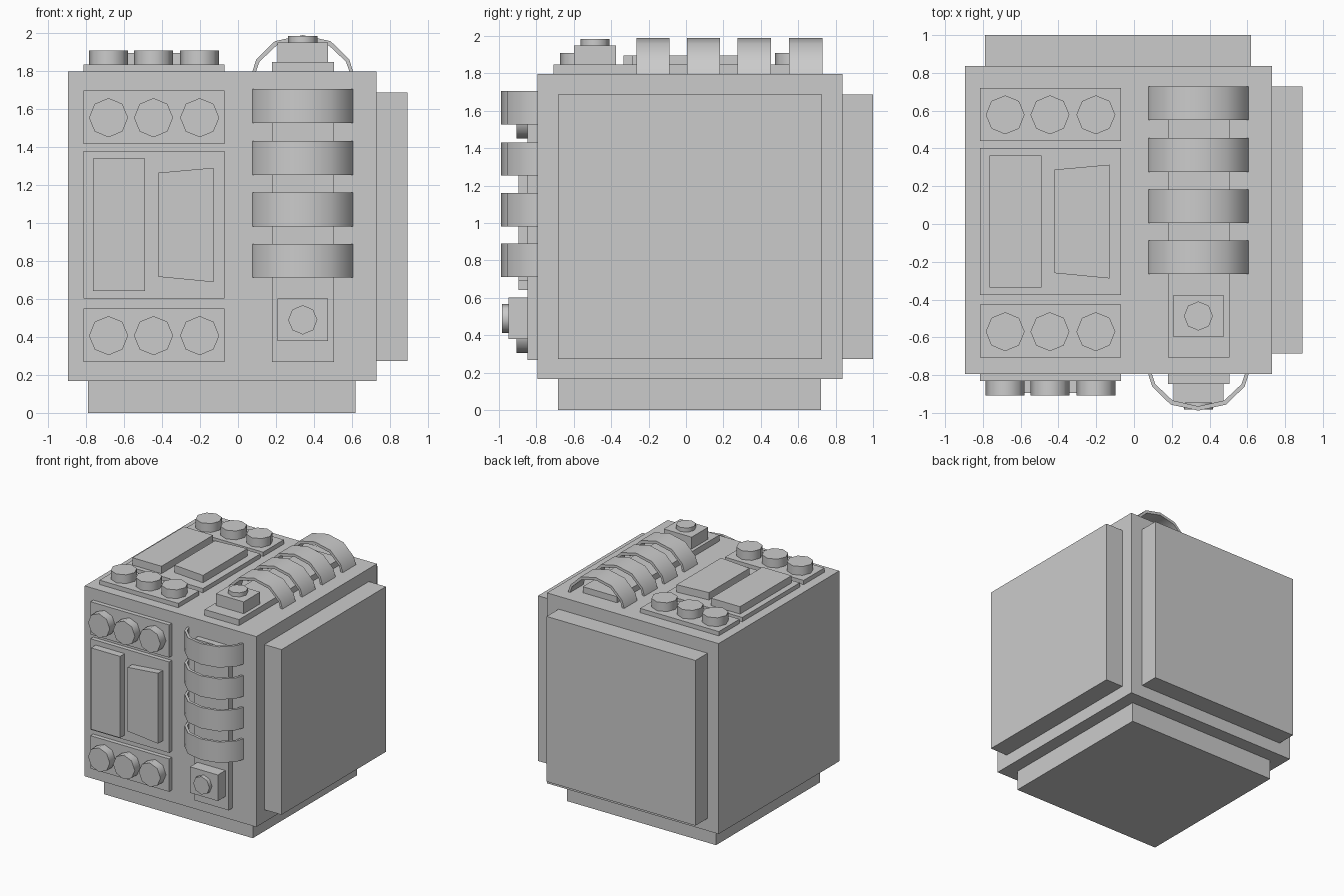
import bpy, bmesh, math
from mathutils import Matrix, Vector

if "Cube" in bpy.data.objects:
    bpy.data.objects.remove(bpy.data.objects["Cube"])


def prism(name, pts, lo, hi, matrix, smooth=False):
    """Extrude a flat outline from lo to hi along local z, then place it."""
    bm = bmesh.new()
    face = bm.faces.new([bm.verts.new((x, y, lo)) for x, y in pts])
    ext = bmesh.ops.extrude_face_region(bm, geom=[face], use_keep_orig=True)
    top = [e for e in ext["geom"] if isinstance(e, bmesh.types.BMVert)]
    bmesh.ops.translate(bm, verts=top, vec=(0, 0, hi - lo))
    bmesh.ops.transform(bm, matrix=matrix, verts=bm.verts)
    bmesh.ops.recalc_face_normals(bm, faces=bm.faces)
    mesh = bpy.data.meshes.new(name)
    bm.to_mesh(mesh)
    bm.free()
    ob = bpy.data.objects.new(name, mesh)
    bpy.context.collection.objects.link(ob)
    if smooth:
        bpy.ops.object.select_all(action='DESELECT')
        ob.select_set(True)
        bpy.context.view_layer.objects.active = ob
        bpy.ops.object.shade_smooth_by_angle(angle=math.radians(50))
    return ob


def rect(x0, x1, y0, y1):
    return [(x0, y0), (x1, y0), (x1, y1), (x0, y1)]


def octagon(cx, cy, r):
    return [(cx + r * math.cos(i * math.pi / 4), cy + r * math.sin(i * math.pi / 4)) for i in range(8)]


I = Matrix.Identity(4)
TURN = Matrix.Rotation(math.pi / 2, 4, 'X')      # (x, y, z) -> (x, -z, y)

# Cube body and the plain plates on the bottom, right and back
prism("body", rect(-0.895, 0.73, -0.795, 0.837), 0.167, 1.797, I)
prism("bottom_plate", rect(-0.79, 0.62, -0.685, 0.722), 0, 0.167, I)
prism("right_plate", rect(0.73, 0.892, -0.685, 0.727), 0.273, 1.687, I)
prism("back_plate", rect(-0.79, 0.62, 0.837, 1.0), 0.273, 1.687, I)

# Half hoop outline: outer points mirrored about its centre, then the inner ones
outer = [(0.267, -0.005), (0.245, 0.065), (0.147, 0.161), (0, 0.193)]
inner = [(0.248, -0.005), (0.228, 0.053), (0.137, 0.139), (0, 0.170)]
CX = 0.341


def arc(half):
    return [(CX + x, h) for x, h in half] + [(CX - x, h) for x, h in half[-2::-1]]


HOOP = arc(outer) + arc(inner)[::-1]

# The same set of fittings sits on the top and on the front
faces = {
    "top": Matrix.Translation((0, 0, 1.797)),
    "front": Matrix.Translation((0, -0.795, 0.977)) @ TURN,
}
for side, m in faces.items():
    # Button strips with three round buttons each
    for label, v0, v1, vc in (("upper", 0.44, 0.72, 0.578), ("lower", -0.708, -0.427, -0.57)):
        prism(f"{side}_{label}_strip", rect(-0.815, -0.07, v0, v1), -0.005, 0.037, m)
        for i, u in enumerate((-0.682, -0.445, -0.202)):
            prism(f"{side}_{label}_button_{i + 1}", octagon(u, vc, 0.103), 0.03, 0.112, m, True)

    # Middle plate with a rectangular and a tapered panel
    prism(f"{side}_middle_plate", rect(-0.815, -0.07, -0.375, 0.403), -0.005, 0.037, m)
    prism(f"{side}_panel", rect(-0.765, -0.49, -0.335, 0.362), 0.03, 0.10, m)
    prism(f"{side}_tapered_panel",
          [(-0.42, -0.26), (-0.13, -0.288), (-0.13, 0.314), (-0.42, 0.288)], 0.03, 0.10, m)

    # Rail with a square block and knob at its lower end
    prism(f"{side}_rail", rect(0.18, 0.505, -0.708, 0.675), -0.005, 0.052, m)
    prism(f"{side}_knob_block", rect(0.209, 0.473, -0.598, -0.375), 0.04, 0.153, m)
    prism(f"{side}_knob", octagon(CX, -0.487, 0.077), 0.145, 0.188, m, True)

    # Four hoops arching over the rail
    for i, v in enumerate((-0.176, 0.094, 0.365, 0.64)):
        prism(f"{side}_hoop_{i + 1}", HOOP, -0.089, 0.089,
              m @ Matrix.Translation((0, v, 0)) @ TURN, True)
